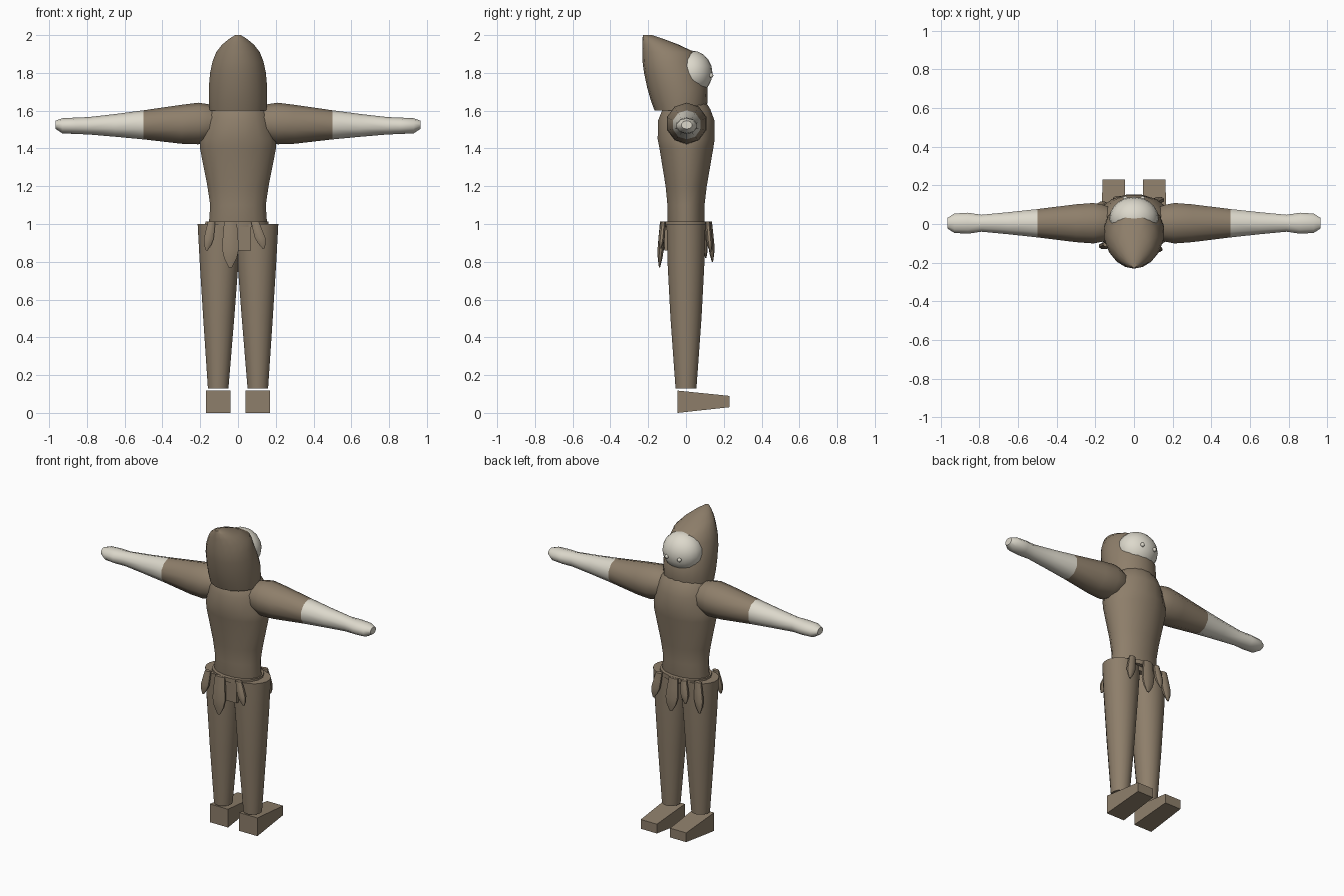
import bpy, bmesh, math
from mathutils import Vector

cube = bpy.data.objects.get("Cube")
if cube:
    bpy.data.objects.remove(cube, do_unlink=True)


def material(name, rgb):
    m = bpy.data.materials.new(name)
    m.use_nodes = True
    m.diffuse_color = (*rgb, 1)
    m.node_tree.nodes["Principled BSDF"].inputs["Base Color"].default_value = (*rgb, 1)
    return m


CLOTH = material("brown cloth", (0.27, 0.21, 0.145))
SKIN = material("pale skin", (0.72, 0.69, 0.60))


def finish(name, bm, mats, smooth=True):
    bmesh.ops.recalc_face_normals(bm, faces=bm.faces)
    me = bpy.data.meshes.new(name)
    bm.to_mesh(me)
    bm.free()
    for m in mats:
        me.materials.append(m)
    ob = bpy.data.objects.new(name, me)
    bpy.context.collection.objects.link(ob)
    if smooth:
        bpy.ops.object.select_all(action='DESELECT')
        ob.select_set(True)
        bpy.context.view_layer.objects.active = ob
        bpy.ops.object.shade_smooth_by_angle(angle=math.radians(40))
    return ob


def loft(name, rings, u, v, sides=16, mats=(CLOTH,), rule=None):
    """Skin elliptical rings given as (centre, radius along u, radius along v)."""
    bm = bmesh.new()
    u, v = Vector(u), Vector(v)
    loops = []
    for c, ru, rv in rings:
        angles = [2 * math.pi * (i + 0.5) / sides for i in range(sides)]
        loops.append([bm.verts.new(Vector(c) + u * ru * math.cos(a) + v * rv * math.sin(a))
                      for a in angles])
    for a, b in zip(loops, loops[1:]):
        for i in range(sides):
            j = (i + 1) % sides
            bm.faces.new((a[i], a[j], b[j], b[i]))
    bm.faces.new(loops[0])
    bm.faces.new(loops[-1])
    if rule:
        for f in bm.faces:
            f.material_index = rule(f.calc_center_median())
    return finish(name, bm, mats)


def upright(name, rows, **kw):
    """Loft along z from rows of (z, half width, back y, front y)."""
    rings = [((0, (b + f) / 2, z), w, (f - b) / 2) for z, w, b, f in rows]
    return loft(name, rings, (1, 0, 0), (0, 1, 0), **kw)


def ball(name, centre, radii, mat, segments=20):
    bm = bmesh.new()
    bmesh.ops.create_uvsphere(bm, u_segments=segments, v_segments=segments // 2, radius=1)
    bmesh.ops.scale(bm, vec=radii, verts=bm.verts)
    bmesh.ops.translate(bm, vec=centre, verts=bm.verts)
    return finish(name, bm, (mat,))


# Torso, neck and belt
upright("torso", [(0.96, .15, -.09, .09), (1.0, .157, -.10, .10), (1.1, .15, -.10, .10),
                  (1.2, .165, -.11, .112), (1.4, .205, -.143, .147), (1.45, .205, -.153, .155),
                  (1.55, .175, -.15, .153), (1.61, .155, -.125, .13), (1.64, .12, -.10, .11)])
upright("belt", [(.985, .165, -.125, .125), (1.013, .165, -.125, .125)])

# Pointed hood leaning backward, with the face pushing through its front
upright("hood", [(1.6, .153, -.166, .105), (1.65, .157, -.185, .115), (1.72, .157, -.205, .113),
                 (1.8, .15, -.222, .085), (1.86, .137, -.23, .062), (1.91, .117, -.231, .045),
                 (1.95, .085, -.231, -.04), (1.98, .048, -.23, -.12), (2.0, .015, -.228, -.18)],
        sides=18)
ball("face", (0, .03, 1.8), (.127, .11, .118), SKIN)

# Hanging leaf-shaped flaps: x, outer y, tip z, half width, sideways drift
flaps = [(-.04, -.125, .77, .048, 0), (.09, -.12, .87, .03, .045), (-.14, -.105, .86, .028, -.025),
         (.0, .125, .80, .045, .01), (.11, .115, .85, .03, .03), (-.07, .12, .87, .028, -.02),
         (-.15, .09, .82, .032, -.02)]
for n, (x, y, tip, w, drift) in enumerate(flaps):
    side = math.copysign(1, y)
    rings = []
    for t, k in ((0, .75), (.3, .9), (.6, 1), (.8, .75), (1, .2)):
        centre = (x + drift * t, y + side * .015 * t, 1.012 + (tip - 1.012) * t)
        rings.append((centre, w * k, .018 * k))
    loft("flap_%d" % (n + 1), rings, (1, 0, 0), (0, 1, 0), sides=8)

# Flat panel between the flaps at the rear
bm = bmesh.new()
bmesh.ops.create_cube(bm, size=1)
bmesh.ops.scale(bm, vec=(.09, .02, .14), verts=bm.verts)
bmesh.ops.translate(bm, vec=(.025, -.105, .93), verts=bm.verts)
finish("rear_panel", bm, (CLOTH,), smooth=False)

# Paired limbs and eyes
arm_rows = [(.12, .085, 1.535), (.16, .10, 1.535), (.21, .11, 1.532), (.30, .103, 1.528),
            (.5, .077, 1.525), (.65, .06, 1.522), (.79, .046, 1.52), (.86, .051, 1.52),
            (.93, .047, 1.52), (.965, .026, 1.525)]
for s, side in ((1, "left"), (-1, "right")):
    # Arm with sleeve and bare forearm; the hand is slightly flattened
    rings = [((s * x, .004, z), r * (1.12 if x > .8 else 1), r * (.85 if x > .8 else 1))
             for x, r, z in arm_rows]
    loft(side + "_arm", rings, (0, 1, 0), (0, 0, 1), sides=10, mats=(CLOTH, SKIN),
         rule=lambda c: int(abs(c.x) > .5))

    # Trouser leg
    loft(side + "_leg", [((s * .105, 0, .13), .055, .056), ((s * .102, 0, .5), .083, .083),
                         ((s * .1, 0, .8), .104, .099), ((s * .098, 0, 1.0), .117, .104)],
         (1, 0, 0), (0, 1, 0), sides=20)

    # Wedge-shaped foot
    bm = bmesh.new()
    bmesh.ops.create_cube(bm, size=1)
    for v in bm.verts:
        toe, top = v.co.y > 0, v.co.z > 0
        v.co.x = s * .105 + v.co.x * (.115 if toe else .13)
        v.co.y = .23 if toe else -.045
        v.co.z = (.09 if top else .03) if toe else (.118 if top else 0)
    finish(side + "_foot", bm, (CLOTH,), smooth=False)

    ball(side + "_eye", (s * .045, .132, 1.787), (.013, .013, .013), SKIN, 12)
